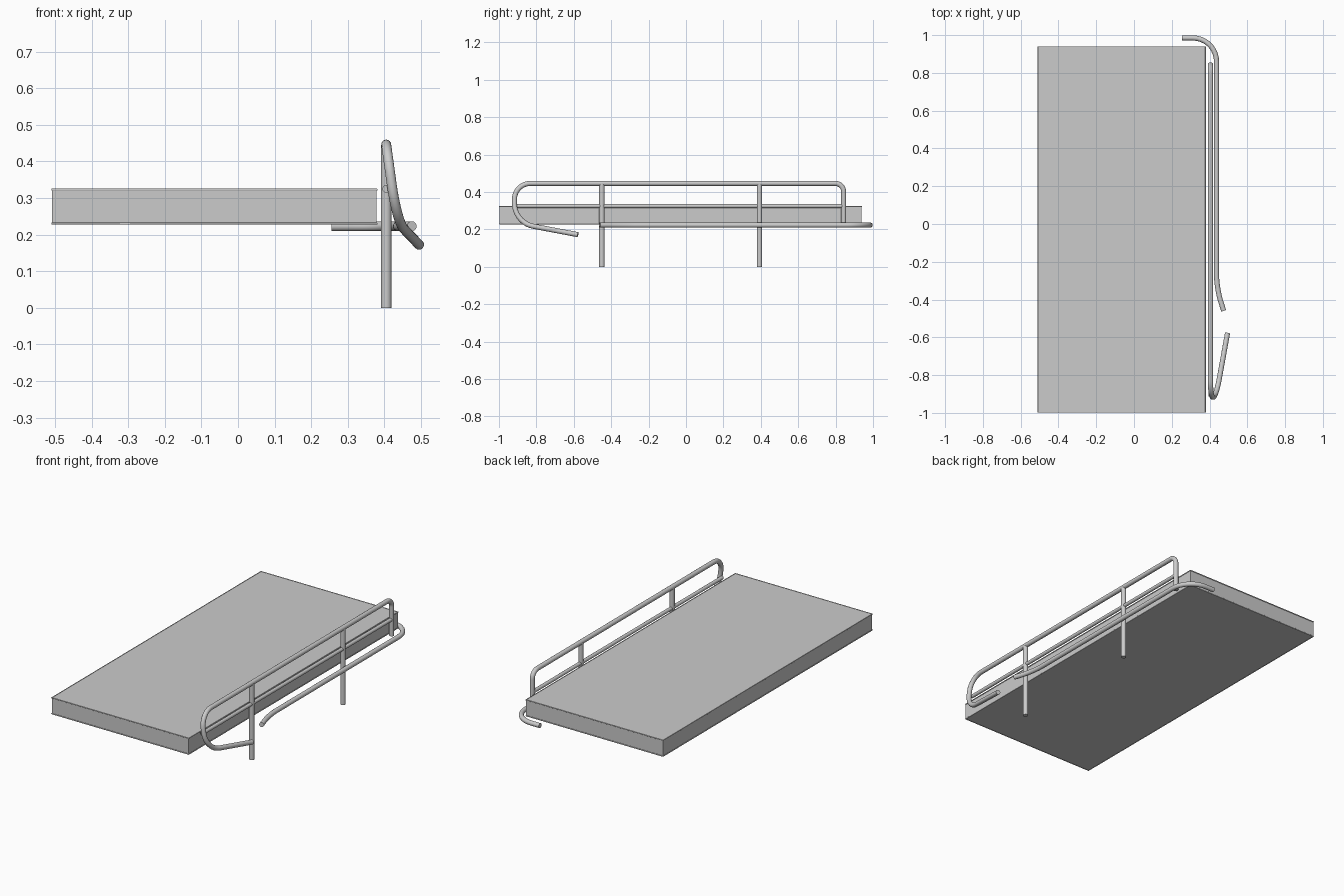
import bpy
from mathutils import Vector
from mathutils.geometry import interpolate_bezier

if "Cube" in bpy.data.objects:
    bpy.data.objects.remove(bpy.data.objects["Cube"])


def smooth(ob):
    bpy.ops.object.select_all(action='DESELECT')
    ob.select_set(True)
    bpy.context.view_layer.objects.active = ob
    bpy.ops.object.convert(target='MESH')
    bpy.ops.object.shade_smooth_by_angle()


def tube(name, corners, cuts, r, closed=False):
    """Round tube through corners; each inner corner is rounded off by its cut length."""
    c = [Vector(p) for p in corners]
    pts = [c[0]]
    for i, cut in enumerate(cuts, 1):
        a = c[i] + (c[i - 1] - c[i]).normalized() * cut
        b = c[i] + (c[i + 1] - c[i]).normalized() * cut
        pts += interpolate_bezier(a, a.lerp(c[i], .55), b.lerp(c[i], .55), b, 10)
    if not closed:
        pts.append(c[-1])
    else:
        pts = c
    cu = bpy.data.curves.new(name, 'CURVE')
    cu.dimensions = '3D'
    cu.bevel_depth = r
    cu.bevel_resolution = 6
    cu.use_fill_caps = True
    sp = cu.splines.new('POLY')
    sp.points.add(len(pts) - 1)
    for p, co in zip(sp.points, pts):
        p.co = (*co, 1)
    sp.use_cyclic_u = closed
    ob = bpy.data.objects.new(name, cu)
    bpy.context.collection.objects.link(ob)
    smooth(ob)


# Mattress slab with thin piping on its upper and lower edges
x0, x1, y0, y1, z0, z1 = -.508, .379, -.997, .938, .229, .324
bpy.ops.mesh.primitive_cube_add(size=1, location=((x0 + x1) / 2, (y0 + y1) / 2, (z0 + z1) / 2))
slab = bpy.context.object
slab.name = "mattress"
slab.scale = (x1 - x0, y1 - y0, z1 - z0)
bpy.ops.object.transform_apply(location=False, rotation=False, scale=True)
for label, z in (("upper", z1 - .001), ("lower", z0 + .001)):
    tube(label + "_piping", [(x0, y0, z), (x1, y0, z), (x1, y1, z), (x0, y1, z)], [], .003, True)

# Upright posts
X = .405
for label, y in (("front", -.45), ("rear", .393)):
    tube(label + "_post", [(X, y, 0), (X, y, .445)], [], .0145)

# Main guard rail: end upright, long top run, and hooked front loop
tube("guard_rail",
     [(X, .843, .23), (X, .843, .446), (X, -.917, .446), (.434, -.917, .236), (.495, -.578, .172)],
     [.045, .085, .1], .0135)

# Middle rail
tube("middle_rail", [(X, -.912, .325), (X, .843, .325)], [], .0105)

# Lower bumper bar, flared at the front and wrapped round the back
tube("lower_bar",
     [(.475, -.46, .223), (.437, -.34, .223), (.437, .985, .223), (.255, .985, .223)],
     [.07, .125], .0135)
